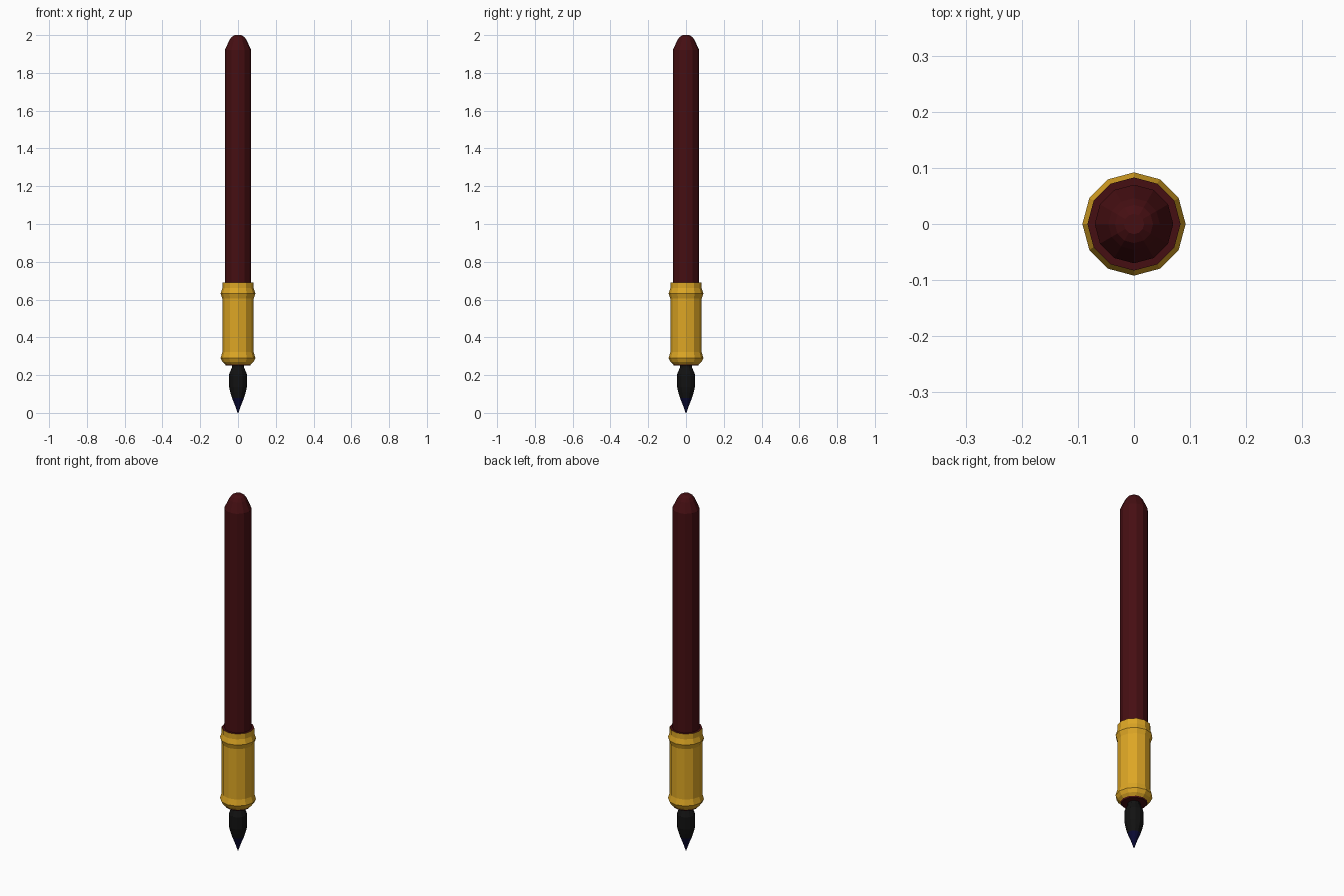
import bpy, bmesh, math

if "Cube" in bpy.data.objects:
    bpy.data.objects.remove(bpy.data.objects["Cube"])


def material(name, rgb):
    m = bpy.data.materials.new(name)
    m.diffuse_color = (*rgb, 1)
    m.use_nodes = True
    m.node_tree.nodes["Principled BSDF"].inputs["Base Color"].default_value = m.diffuse_color
    return m


RED = material("dark red", (0.06, 0.0045, 0.006))
GOLD = material("gold", (0.72, 0.38, 0.018))
BLACK = material("black", (0.006, 0.006, 0.006))
NAVY = material("navy", (0.003, 0.003, 0.035))


def lathe(name, profile, mats, rule=None, sides=12):
    """Revolve (radius, z) points, listed bottom to top, and cap the ends."""
    bm = bmesh.new()
    rings = []
    for r, z in profile:
        rings.append([bm.verts.new((r * math.cos(i * math.tau / sides),
                                    r * math.sin(i * math.tau / sides), z))
                      for i in range(sides)])
    for a, b in zip(rings, rings[1:]):
        for i in range(sides):
            j = (i + 1) % sides
            bm.faces.new((a[i], a[j], b[j], b[i]))
    bm.faces.new(rings[0][::-1])
    bm.faces.new(rings[-1])
    bm.normal_update()
    if rule:
        for f in bm.faces:
            f.material_index = rule(f)
    me = bpy.data.meshes.new(name)
    bm.to_mesh(me)
    bm.free()
    for m in mats:
        me.materials.append(m)
    ob = bpy.data.objects.new(name, me)
    bpy.context.collection.objects.link(ob)
    return ob


# Wooden handle with rounded end
lathe("handle", [(0.07, 0.68), (0.07, 1.92), (0.046, 1.973),
                 (0.034, 1.99), (0.018, 2.0)], [RED])

# Gold ferrule with two raised bands; its flat ends are red
lathe("ferrule", [(0.064, 0.25), (0.068, 0.257), (0.082, 0.27), (0.092, 0.29),
                  (0.083, 0.322), (0.083, 0.605), (0.092, 0.632),
                  (0.083, 0.66), (0.083, 0.69)], [GOLD, RED],
      lambda f: int(abs(f.normal.z) > 0.95 or f.calc_center_median().z < 0.255))

# Bristles with an ink-dipped tip
lathe("bristles", [(0.002, 0.0), (0.016, 0.04), (0.032, 0.08), (0.041, 0.11),
                   (0.047, 0.137), (0.047, 0.205), (0.032, 0.24), (0.032, 0.26)],
      [BLACK, NAVY], lambda f: int(f.calc_center_median().z < 0.08))
